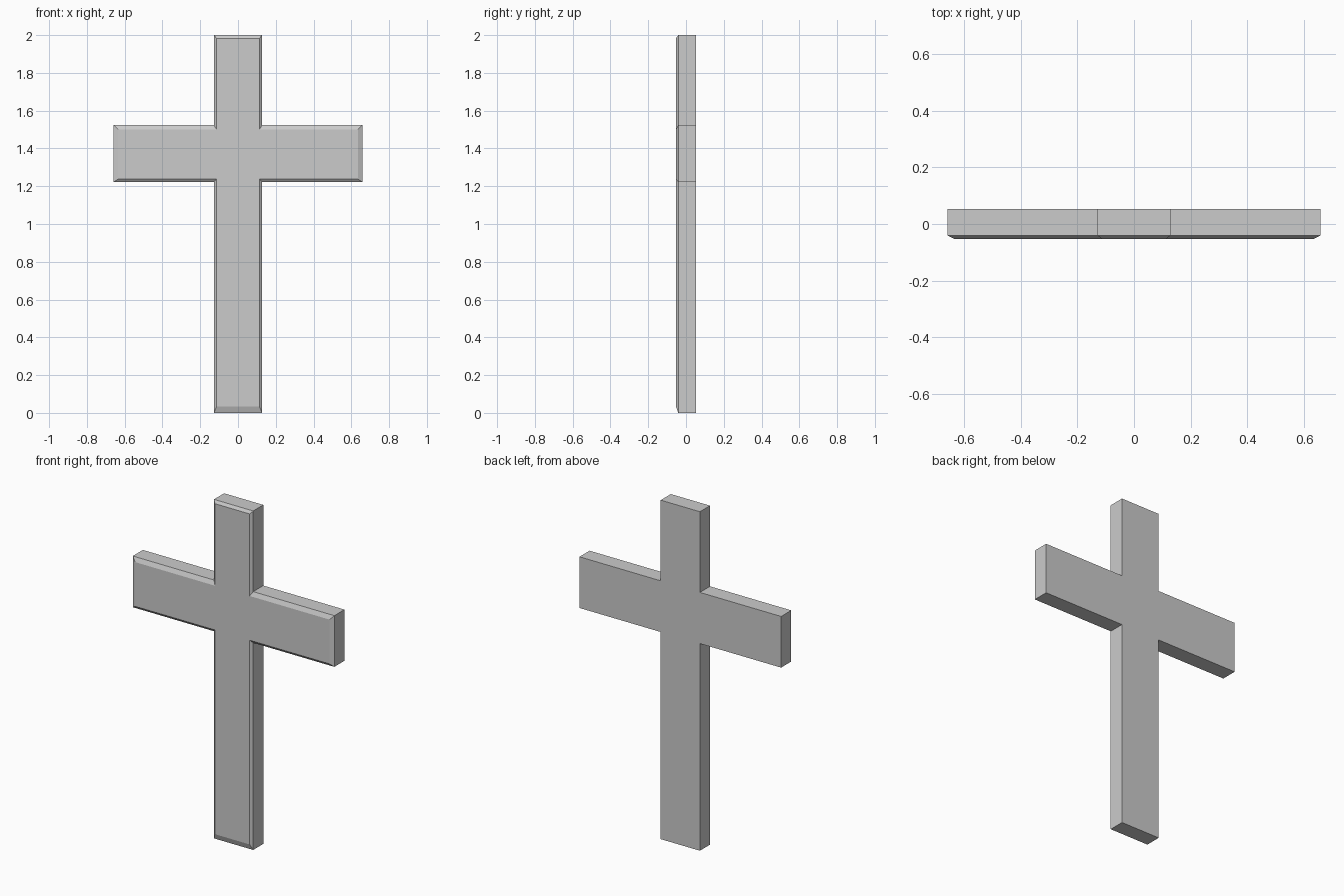
import bpy, bmesh

if "Cube" in bpy.data.objects:
    bpy.data.objects.remove(bpy.data.objects["Cube"])


def outline(post, arm, bottom, arm_low, arm_high, top):
    """Cross silhouette in x, z: right half, then mirrored left half."""
    right = [(post, bottom), (post, arm_low), (arm, arm_low),
             (arm, arm_high), (post, arm_high), (post, top)]
    return right + [(-x, z) for x, z in reversed(right)]


bm = bmesh.new()


def ring(points, y):
    return [bm.verts.new((x, y, z)) for x, z in points]


# Back and shoulder share the full outline, the front is inset for the chamfer
full = outline(0.128, 0.658, 0.0, 1.222, 1.524, 2.0)
inset = outline(0.113, 0.634, 0.033, 1.238, 1.499, 1.983)
rings = [ring(inset, -0.053), ring(full, -0.041), ring(full, 0.053)]

# Front and back caps
bm.faces.new(rings[0])
bm.faces.new(list(reversed(rings[-1])))

# Chamfer and side walls
for a, b in zip(rings, rings[1:]):
    for i in range(len(a)):
        j = (i + 1) % len(a)
        bm.faces.new((a[j], a[i], b[i], b[j]))

bmesh.ops.recalc_face_normals(bm, faces=bm.faces)
mesh = bpy.data.meshes.new("cross")
bm.to_mesh(mesh)
bm.free()
bpy.context.collection.objects.link(bpy.data.objects.new("cross", mesh))
